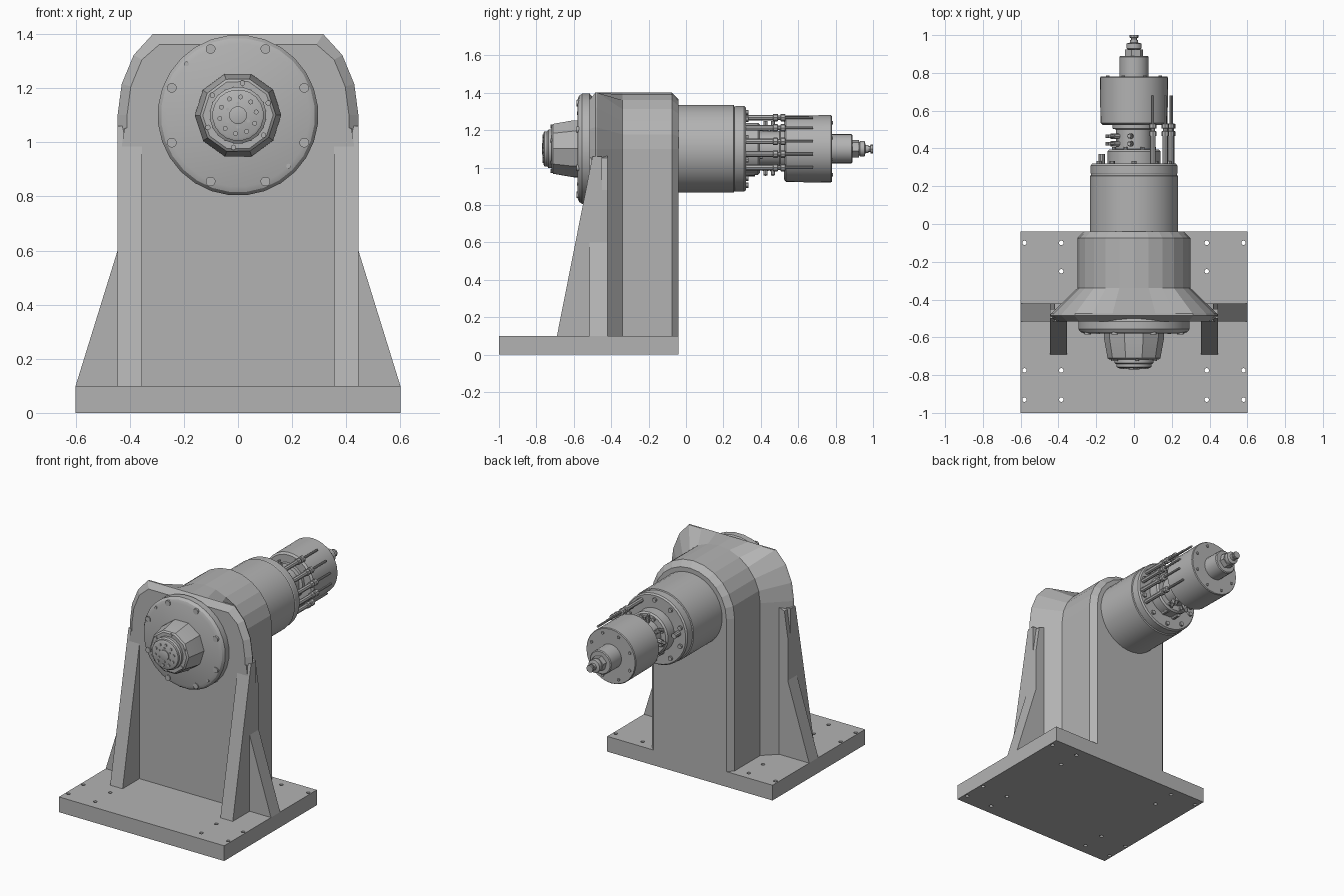
import bpy, bmesh, math
from mathutils import Vector

if "Cube" in bpy.data.objects:
    bpy.data.objects.remove(bpy.data.objects["Cube"])

AXIS_Z = 1.1
grey = bpy.data.materials.new("machine grey")
grey.use_nodes = True
color = (0.45, 0.45, 0.45, 1)
grey.diffuse_color = color
grey.node_tree.nodes["Principled BSDF"].inputs["Base Color"].default_value = color


def finish(name, bm, smooth=True):
    bmesh.ops.recalc_face_normals(bm, faces=bm.faces)
    mesh = bpy.data.meshes.new(name)
    bm.to_mesh(mesh)
    bm.free()
    mesh.materials.append(grey)
    ob = bpy.data.objects.new(name, mesh)
    bpy.context.collection.objects.link(ob)
    if smooth:
        bpy.ops.object.select_all(action='DESELECT')
        ob.select_set(True)
        bpy.context.view_layer.objects.active = ob
        bpy.ops.object.shade_smooth_by_angle(angle=math.radians(31))
    return ob


def skin(bm, rings):
    """Join closed rings of points and cap both ends."""
    loops = [[bm.verts.new(p) for p in ring] for ring in rings]
    n = len(loops[0])
    for a, b in zip(loops, loops[1:]):
        for i in range(n):
            j = (i + 1) % n
            bm.faces.new((a[i], a[j], b[j], b[i]))
    bm.faces.new(loops[0])
    bm.faces.new(loops[-1])


def circle(centre, direction, radius, segs, turn=0.0):
    """Points of a circle around any axis."""
    d = Vector(direction).normalized()
    u = d.orthogonal().normalized()
    v = d.cross(u)
    angles = [turn + math.tau * i / segs for i in range(segs)]
    return [Vector(centre) + radius * (u * math.cos(a) + v * math.sin(a)) for a in angles]


def turned(name, profile, segs=32, x=0, z=AXIS_Z, turn=0.0):
    """Turned part along y from (y, radius) pairs."""
    bm = bmesh.new()
    skin(bm, [circle((x, y, z), (0, 1, 0), r, segs, turn) for y, r in profile])
    return finish(name, bm)


def pegs(name, places, y0, y1, radius, segs=10):
    """Many small round pegs along y as one object."""
    bm = bmesh.new()
    for x, z in places:
        skin(bm, [circle((x, y, z), (0, 1, 0), radius, segs) for y in (y0, y1)])
    return finish(name, bm)


def ring_places(count, radius, start=0.0):
    angles = [math.radians(start) + math.tau * i / count for i in range(count)]
    return [(radius * math.cos(a), AXIS_Z + radius * math.sin(a)) for a in angles]


def arch(y, radius, top):
    """Upright outline with a rounded head cut flat at the top."""
    pts = [(-radius, y, 0.1), (radius, y, 0.1)]
    for i in range(13):
        a = math.pi * i / 12
        pts.append((radius * math.cos(a), y, min(top, AXIS_Z + radius * math.sin(a))))
    return pts


# Base plate with drilled holes
bm = bmesh.new()
skin(bm, [[(x, y, z) for x, y in ((-.6, -1), (.6, -1), (.6, -.04), (-.6, -.04))] for z in (0, .1)])
base = finish("base_plate", bm, False)
bm = bmesh.new()
holes = [(x, y) for x in (.385, .58) for y in (-.1, -.775, -.93)] + [(.385, -.25)]
for x, y in holes:
    for s in (-1, 1):
        skin(bm, [circle((s * x, y, z), (0, 0, 1), .012, 12) for z in (-.05, .15)])
cutter = finish("base_hole_cutter", bm, False)
cutter.hide_render = True
cutter.hide_viewport = True
drill = base.modifiers.new("holes", 'BOOLEAN')
drill.object = cutter
drill.solver = 'EXACT'

# Upright column flaring into the front plate
bm = bmesh.new()
skin(bm, [arch(*s) for s in ((-.515, .41, 1.362), (-.485, .445, 1.4), (-.475, .44, 1.4),
                             (-.34, .3, 1.4), (-.075, .3, 1.4), (-.04, .265, 1.375))])
finish("column", bm, False)

# Side fins and front ribs
for side, s in (("left", 1), ("right", -1)):
    bm = bmesh.new()
    fin = ((.28, .1), (.6, .1), (.445, .6), (.445, .88), (.42, 1.05), (.28, 1.1))
    skin(bm, [[(s * x, y, z) for x, z in fin] for y in (-.515, -.42)])
    finish(side + "_side_fin", bm, False)
    bm = bmesh.new()
    rib = ((-.69, .1), (-.45, .1), (-.45, 1.06), (-.5, 1.06))
    skin(bm, [[(s * x, y, z) for y, z in rib] for x in (.355, .445)])
    finish(side + "_front_rib", bm, False)

# Front flange with bolts
turned("front_flange", [(-.5, .28), (-.515, .297), (-.555, .297), (-.572, .285), (-.58, .265)], 28)
pegs("flange_bolts", ring_places(8, .265, 22.5), -.586, -.56, .018, 12)
pegs("flange_pins", [(-.19, 1.29), (.187, .912)], -.583, -.56, .009)

# Faceted nose and its stepped end
turned("nose", [(-.56, .16), (-.6, .16), (-.71, .14), (-.718, .13)], 10, turn=.15)
turned("nose_cap", [(-.7, .105), (-.735, .105), (-.742, .095), (-.757, .095), (-.762, .085)], 20)
turned("nose_centre", [(-.75, .033), (-.768, .033), (-.77, .026)], 16)
pegs("nose_bolts", ring_places(6, .12, 82), -.724, -.7, .01)
pegs("cap_outer_bolts", ring_places(10, .068, 10), -.768, -.75, .009)
pegs("cap_inner_bolts", ring_places(6, .044, 30), -.767, -.75, .006)

# Rear housing and end ring
turned("rear_housing", [(-.1, .235), (.255, .235), (.258, .228), (.264, .228), (.267, .23),
                        (.31, .23), (.32, .222)], 36)
pegs("rear_ring_bolts", ring_places(10, .195, 18), .31, .333, .014)

# Rotary hub between housing and drum
turned("rear_hub", [(.3, .14), (.385, .14), (.395, .13), (.396, .095), (.5, .095), (.505, .115),
                    (.525, .115), (.54, .09)], 28)
pegs("hub_bolts", ring_places(8, .115, 22.5), .38, .408, .011)

# Rear drum with bolted end and stepped spindle
turned("rear_drum", [(.525, .165), (.535, .178), (.775, .18), (.78, .176)], 32)
pegs("drum_bolts", ring_places(8, .15, 22.5), .77, .787, .009)
turned("spindle_collar", [(.77, .078), (.885, .078), (.89, .072)], 24)
turned("spindle_nut", [(.88, .048), (.925, .048)], 6)
turned("spindle_neck", [(.92, .028), (.93, .042), (.955, .042), (.96, .022), (.975, .022)], 12)
turned("spindle_tip", [(.97, .016), (.985, .016), (.987, .024), (1, .024)], 8)

# Hose fittings and tubes on the left side
spots = [(.1, 1.267), (.165, 1.212), (.195, 1.14), (.2, 1.072), (.17, 1.0)]
for i, (x, z) in enumerate(spots):
    turned("fitting_%d" % (i + 1), [(.3, .015), (.465, .015), (.467, .02), (.49, .02), (.492, .012),
                                    (.505, .012), (.507, .02), (.53, .02), (.532, .007),
                                    (.68, .007)], 8, x, z)

# Small radial ports on the hub
bm = bmesh.new()
for y in (.425, .465):
    for a in (100, 150, 185, 240, 290):
        d = Vector((math.cos(math.radians(a)), 0, math.sin(math.radians(a))))
        for r0, r1, rad in ((.08, .125, .015), (.12, .15, .01)):
            skin(bm, [circle(d * r + Vector((0, y, AXIS_Z)), d, rad, 8) for r in (r0, r1)])
finish("hub_ports", bm)

# Stub plugs on the housing end
pegs("end_plugs", [(-.17, 1.12), (.03, .975), (-.05, .97)], .31, .37, .017)
